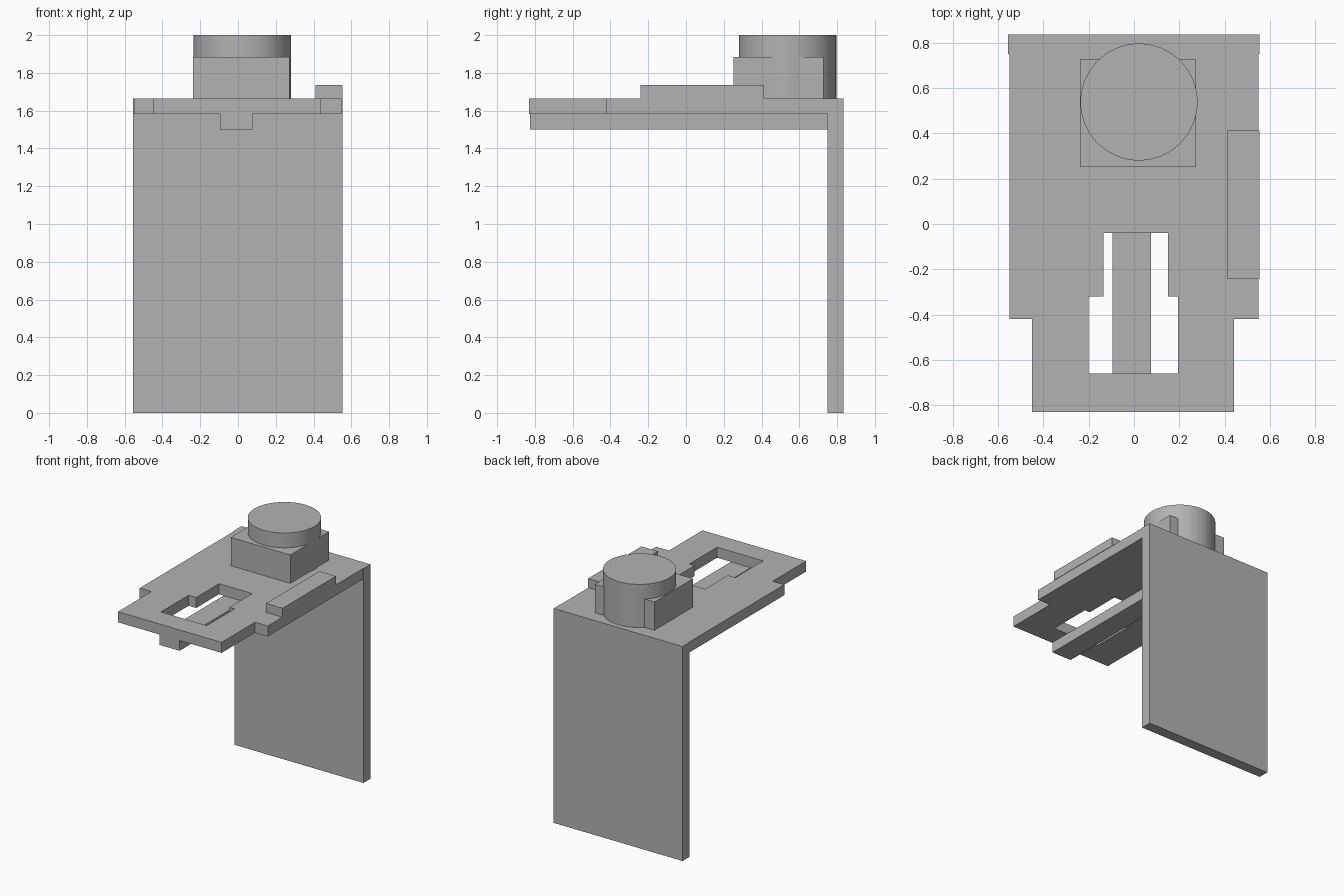
import bpy
import bmesh
import math

default = bpy.data.objects.get("Cube")
if default:
    bpy.data.objects.remove(default, do_unlink=True)

GREY = (0.45, 0.45, 0.45, 1)
grey = bpy.data.materials.new("plain grey")
grey.use_nodes = True
grey.diffuse_color = GREY
shader = grey.node_tree.nodes["Principled BSDF"]
shader.inputs["Base Color"].default_value = GREY
shader.inputs["Roughness"].default_value = 0.6


def prism(name, loops, bottom, top):
    """Extrude flat outlines (first outer, then holes) from bottom to top."""
    bm = bmesh.new()
    edges = []
    for loop in loops:
        verts = [bm.verts.new((x, y, bottom)) for x, y in loop]
        edges += [bm.edges.new((v, verts[i - 1])) for i, v in enumerate(verts)]
    bmesh.ops.triangle_fill(bm, edges=edges, use_beauty=True)
    result = bmesh.ops.extrude_face_region(bm, geom=bm.faces[:], use_keep_orig=True)
    for v in result["geom"]:
        if isinstance(v, bmesh.types.BMVert):
            v.co.z = top
    bmesh.ops.recalc_face_normals(bm, faces=bm.faces[:])
    bmesh.ops.dissolve_limit(bm, angle_limit=0.01, verts=bm.verts[:], edges=bm.edges[:])
    mesh = bpy.data.meshes.new(name)
    bm.to_mesh(mesh)
    bm.free()
    mesh.materials.append(grey)
    obj = bpy.data.objects.new(name, mesh)
    bpy.context.collection.objects.link(obj)
    return obj


def box(name, x0, x1, y0, y1, z0, z1):
    return prism(name, [[(x0, y0), (x1, y0), (x1, y1), (x0, y1)]], z0, z1)


# Horizontal plate with a narrower front and a stepped slot
outline = [(-0.45, -0.83), (0.44, -0.83), (0.44, -0.42), (0.55, -0.42),
           (0.55, 0.75), (-0.55, 0.75), (-0.55, -0.42), (-0.45, -0.42)]
slot = [(-0.2, -0.66), (0.195, -0.66), (0.195, -0.32), (0.15, -0.32),
        (0.15, -0.04), (-0.135, -0.04), (-0.135, -0.32), (-0.2, -0.32)]
prism("top_plate", [outline, slot], 1.583, 1.665)

# Upright back, underside bar, side rail and block
box("back_plate", -0.555, 0.553, 0.75, 0.835, 0, 1.665)
box("under_bar", -0.095, 0.076, -0.825, 0.75, 1.5, 1.583)
box("side_rail", 0.41, 0.553, -0.242, 0.412, 1.665, 1.735)
box("knob_block", -0.238, 0.273, 0.252, 0.727, 1.665, 1.885)

# Round knob passing through the block
bpy.ops.mesh.primitive_cylinder_add(vertices=64, radius=0.258, depth=0.335,
                                    location=(0.022, 0.538, 1.8325))
knob = bpy.context.object
knob.name = "round_knob"
knob.data.materials.append(grey)
bpy.ops.object.shade_smooth_by_angle(angle=math.radians(30))
